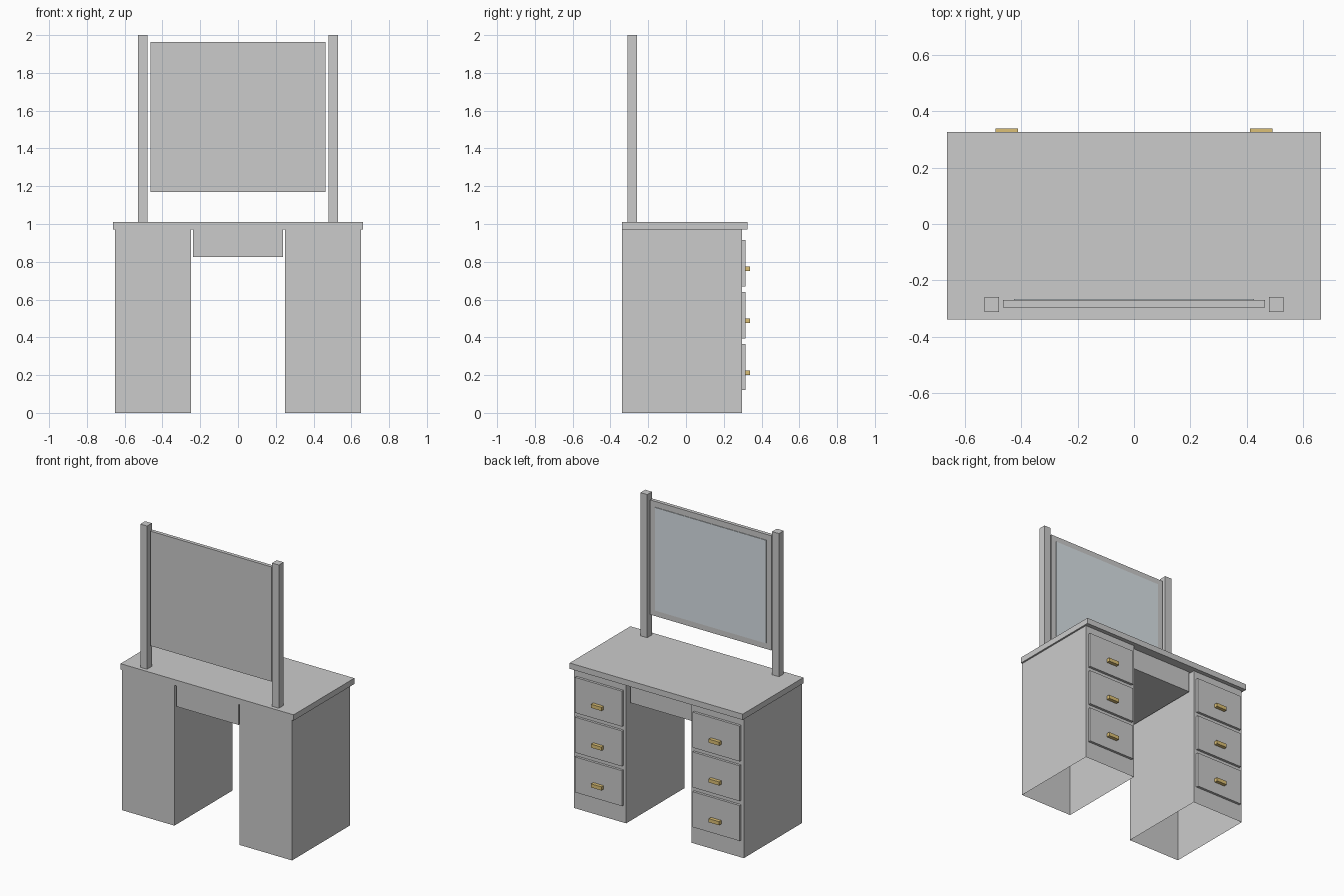
import bpy, bmesh

if "Cube" in bpy.data.objects:
    bpy.data.objects.remove(bpy.data.objects["Cube"])


def material(name, rgb):
    m = bpy.data.materials.new(name)
    m.diffuse_color = (*rgb, 1)
    m.use_nodes = True
    m.node_tree.nodes["Principled BSDF"].inputs["Base Color"].default_value = m.diffuse_color
    return m


brass = material("brass", (0.72, 0.53, 0.18))
glass = material("mirror_glass", (0.70, 0.76, 0.80))


def box(name, xs, ys, zs, mat=None, open_bottom=False):
    """Axis-aligned box from its x, y and z ranges."""
    bm = bmesh.new()
    bmesh.ops.create_cube(bm, size=1)
    for v in bm.verts:
        v.co = [r[0] + (c + 0.5) * (r[1] - r[0]) for c, r in zip(v.co, (xs, ys, zs))]
    bm.normal_update()
    if open_bottom:
        bmesh.ops.delete(bm, geom=[f for f in bm.faces if f.normal.z < -0.5], context='FACES')
    mesh = bpy.data.meshes.new(name)
    bm.to_mesh(mesh)
    bm.free()
    obj = bpy.data.objects.new(name, mesh)
    bpy.context.collection.objects.link(obj)
    if mat:
        mesh.materials.append(mat)
    return obj


BACK = -0.338

# Table top and the central drawer block under it
box("table_top", (-0.662, 0.662), (BACK, 0.326), (0.97, 1.01))
box("centre_drawer", (-0.238, 0.238), (-0.333, 0.266), (0.825, 0.97))

for side, s in (("left", -1), ("right", 1)):
    def span(cx, w):
        return (s * cx - w / 2, s * cx + w / 2)

    # Hollow pedestal, open underneath
    box(f"{side}_pedestal", span(0.45, 0.40), (BACK, 0.297), (0, 0.97), open_bottom=True)

    # Three drawer fronts with brass pulls
    for i in range(3):
        z = 0.12 + i * 0.275
        box(f"{side}_drawer_{i + 1}", span(0.45, 0.36), (0.297, 0.314), (z, z + 0.245))
        box(f"{side}_handle_{i + 1}", span(0.45, 0.08), (0.314, 0.338),
            (z + 0.08, z + 0.105), brass)

    # Mirror post
    box(f"{side}_mirror_post", span(0.504, 0.052), (-0.311, -0.259), (1.01, 2.0))

# Mirror frame and the thin glass panel on its face
box("mirror_frame", (-0.464, 0.464), (-0.295, -0.27), (1.17, 1.963))
box("mirror_glass", (-0.425, 0.425), (-0.27, -0.266), (1.21, 1.923), glass)
